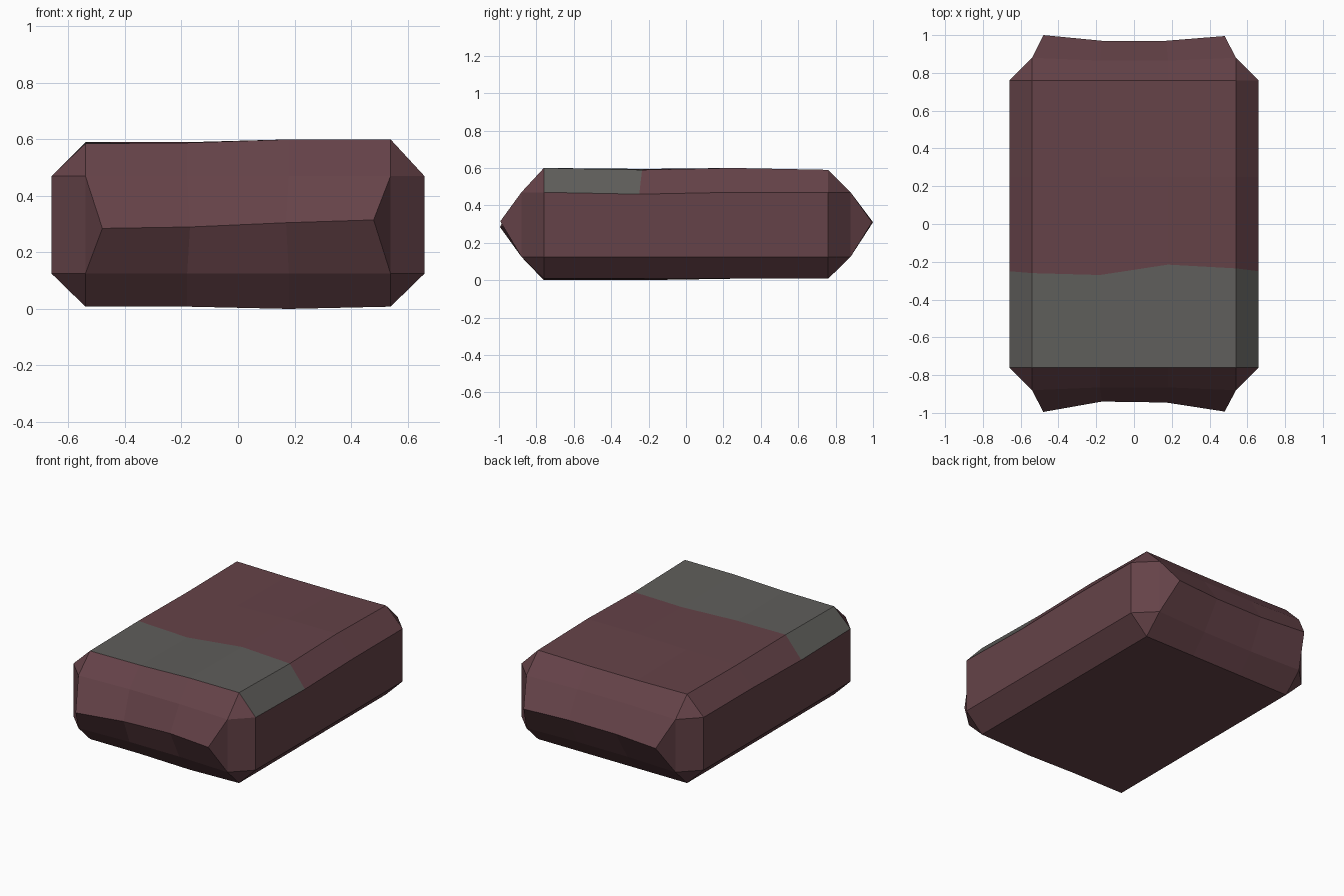
import bpy
import bmesh

cube = bpy.data.objects.get("Cube")
if cube:
    bpy.data.objects.remove(cube, do_unlink=True)


def make_material(name, rgb):
    mat = bpy.data.materials.new(name)
    mat.use_nodes = True
    color = (*rgb, 1)
    mat.diffuse_color = color
    mat.node_tree.nodes["Principled BSDF"].inputs["Base Color"].default_value = color
    return mat


red = make_material("dusty maroon", (0.13, 0.055, 0.065))
grey = make_material("warm grey", (0.115, 0.112, 0.105))

SIDE_X, LOW, HIGH = 0.66, 0.125, 0.47
ROWS = (-0.76, -0.25, 0.25, 0.76)
# Per column: x, ridge x, front ridge (y, z), back ridge y, shoulder y,
# top heights along the rows, and the wavy second row
COLUMNS = (
    (-0.54, -0.48, (-0.995, 0.285), 1.0, 0.88, (0.585, 0.59, 0.585, 0.59), -0.26),
    (-0.18, -0.17, (-0.94, 0.29), 0.97, 0.865, (0.588, 0.582, 0.59, 0.585), -0.27),
    (0.18, 0.17, (-0.945, 0.305), 0.97, 0.865, (0.60, 0.595, 0.60, 0.585), -0.215),
    (0.54, 0.48, (-0.993, 0.315), 0.995, 0.88, (0.60, 0.59, 0.60, 0.59), -0.235),
)

bm = bmesh.new()


def column_loop(x, ridge_x, front, back_y, shoulder, tops, wave_y):
    """Closed front-to-back section: top, back point, underside, front point."""
    ys = (ROWS[0], wave_y, ROWS[2], ROWS[3])
    pts = [(x, y, z) for y, z in zip(ys, tops)]
    pts += [(x, shoulder, HIGH), (ridge_x, back_y, 0.31), (x, shoulder, LOW)]
    pts += [(x, y, 0.0 if x == 0.18 and y < 0 else 0.008) for y in reversed(ROWS)]
    pts += [(x, -shoulder, LOW), (ridge_x, *front), (x, -shoulder, HIGH)]
    return [bm.verts.new(p) for p in pts]


# Main body: join neighbouring sections
loops = [column_loop(*c) for c in COLUMNS]
count = len(loops[0])
for a, b in zip(loops, loops[1:]):
    for i in range(count):
        j = (i + 1) % count
        face = bm.faces.new((a[i], b[i], b[j], a[j]))
        face.material_index = int(i == 0)

# Bevelled sides and corners
for loop, sign in ((loops[0], -1), (loops[-1], 1)):
    upper = [bm.verts.new((sign * SIDE_X, y, HIGH - (0.01 if y == ROWS[1] else 0)))
             for y in ROWS]
    lower = [bm.verts.new((sign * SIDE_X, y, LOW)) for y in ROWS]
    top, bottom = loop[:4], loop[10:6:-1]
    for i in range(3):
        strip = bm.faces.new((top[i], top[i + 1], upper[i + 1], upper[i]))
        strip.material_index = int(i == 0)
        bm.faces.new((upper[i], upper[i + 1], lower[i + 1], lower[i]))
        bm.faces.new((lower[i], lower[i + 1], bottom[i + 1], bottom[i]))
    # Each end: high shoulder, ridge tip, low shoulder
    for end, (hi, tip, lo) in ((0, (loop[13], loop[12], loop[11])),
                               (3, (loop[4], loop[5], loop[6]))):
        bm.faces.new((top[end], upper[end], hi))
        bm.faces.new((hi, upper[end], lower[end], lo))
        bm.faces.new((lo, lower[end], bottom[end]))
        bm.faces.new((hi, lo, tip))

bmesh.ops.recalc_face_normals(bm, faces=bm.faces)
mesh = bpy.data.meshes.new("stone_block")
bm.to_mesh(mesh)
bm.free()
mesh.materials.append(red)
mesh.materials.append(grey)
block = bpy.data.objects.new("stone_block", mesh)
bpy.context.collection.objects.link(block)
